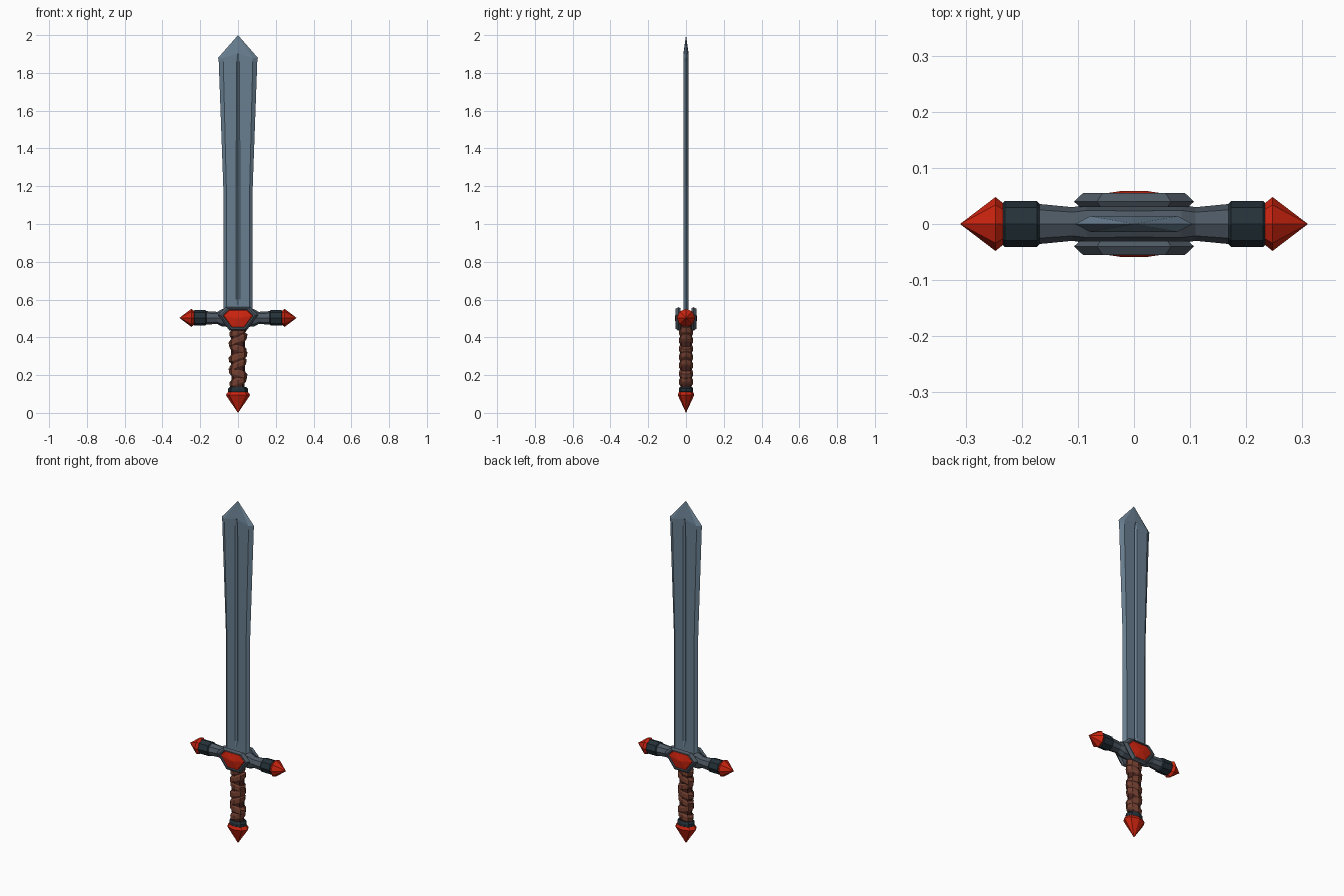
import bpy, bmesh, math
from mathutils import Vector

cube = bpy.data.objects.get("Cube")
if cube:
    bpy.data.objects.remove(cube)


def material(name, rgb):
    m = bpy.data.materials.new(name)
    m.use_nodes = True
    m.diffuse_color = (*rgb, 1)
    m.node_tree.nodes["Principled BSDF"].inputs["Base Color"].default_value = (*rgb, 1)
    return m


STEEL = material("blue steel", (0.14, 0.21, 0.28))
IRON = material("grey iron", (0.075, 0.098, 0.125))
DARK = material("dark iron", (0.017, 0.03, 0.04))
RED = material("red gem", (0.62, 0.018, 0.005))
LEATHER = material("brown leather", (0.17, 0.05, 0.03))
CORE = material("dark leather", (0.06, 0.016, 0.012))


def loft(name, rings, mat):
    """Skin a list of equal-length point rings and cap both ends."""
    bm = bmesh.new()
    rows = [[bm.verts.new(p) for p in ring] for ring in rings]
    n = len(rows[0])
    for a, b in zip(rows, rows[1:]):
        for i in range(n):
            j = (i + 1) % n
            bm.faces.new((a[i], a[j], b[j], b[i]))
    bm.faces.new(rows[0])
    bm.faces.new(rows[-1])
    bmesh.ops.remove_doubles(bm, verts=bm.verts, dist=0.0002)
    bmesh.ops.recalc_face_normals(bm, faces=bm.faces)
    me = bpy.data.meshes.new(name)
    bm.to_mesh(me)
    bm.free()
    me.materials.append(mat)
    ob = bpy.data.objects.new(name, me)
    bpy.context.collection.objects.link(ob)
    return ob


def oval(rx, ry, n=8):
    return [(rx * math.cos(math.tau * i / n), ry * math.sin(math.tau * i / n)) for i in range(n)]


def upright(name, profile, mat, tilt=0.0):
    """Eight-sided part along z from (z, rx, ry); tilt slants it sideways."""
    return loft(name, [[(x, y, z + tilt * x) for x, y in oval(rx, ry)] for z, rx, ry in profile], mat)


GUARD_Z = 0.503


def sideways(name, profile, mat, side):
    """Eight-sided part along x from (x, ry, rz)."""
    return loft(name, [[(side * x, y, GUARD_Z + z) for y, z in oval(ry, rz)] for x, ry, rz in profile], mat)


# Blade: bevelled edges with a groove down each face
def blade_ring(z, w, b, t, g, d, lift=0.0):
    half = [(w, 0, z), (b, t, z), (g, t, z + lift), (0, t - d, z + lift), (-g, t, z + lift), (-b, t, z)]
    return half + [(-x, -y, h) for x, y, h in half]


loft("blade", [
    blade_ring(0.50, 0.077, 0.06, 0.014, 0.01, 0),
    blade_ring(0.57, 0.077, 0.06, 0.014, 0.01, 0),
    blade_ring(0.60, 0.077, 0.06, 0.014, 0.01, 0.009),
    blade_ring(1.20, 0.078, 0.062, 0.014, 0.01, 0.009),
    blade_ring(1.86, 0.102, 0.078, 0.014, 0.008, 0.009),
    blade_ring(1.88, 0.105, 0.078, 0.014, 0.006, 0, 0.02),
    [(0, 0, 2.0)] * 12,
], STEEL)

# Crossguard: flared arms, dark collars and pointed gems
arm = [(0, 0.033, 0.05), (0.085, 0.034, 0.046), (0.11, 0.03, 0.032), (0.172, 0.036, 0.036)]
collar = [(0.168, 0.036, 0.036), (0.173, 0.041, 0.041), (0.23, 0.041, 0.041), (0.235, 0.036, 0.036)]
point = [(0.232, 0.036, 0.036), (0.247, 0.048, 0.048), (0.31, 0, 0)]
for label, side in (("left", 1), ("right", -1)):
    sideways(label + "_guard_arm", arm, IRON, side)
    sideways(label + "_guard_collar", collar, DARK, side)
    sideways(label + "_guard_gem", point, RED, side)

# Shield-shaped plates with a faceted gem, front and back
OUTLINE = [(0.066, 0.057), (0.107, 0.016), (0.045, -0.068), (-0.045, -0.068), (-0.107, 0.016), (-0.066, 0.057)]


def shield(s, y, squash=1.0):
    return [(x * s, y, GUARD_Z + z * s * squash) for x, z in OUTLINE]


for label, side in (("front", -1), ("back", 1)):
    loft(label + "_plate", [shield(s, side * y) for s, y in
         ((0.9, 0.03), (1, 0.04), (0.85, 0.055), (0.76, 0.055), (0.72, 0.047))], IRON)
    loft(label + "_gem", [shield(0.75, side * 0.046), shield(0.7, side * 0.051),
                          shield(0.2, side * 0.059, 0.3)], RED)

# Grip core with slanted leather wraps
upright("grip_core", [(0.12, 0.034, 0.03), (0.3, 0.038, 0.033), (0.47, 0.036, 0.033)], CORE)
for i in range(7):
    z = 0.165 + i * 0.044
    r = 0.047 if i % 2 else 0.043
    upright("grip_wrap_%d" % (i + 1),
            [(z - 0.022, r - 0.01, 0.031), (z - 0.012, r, 0.037),
             (z + 0.01, r + 0.003, 0.036), (z + 0.022, r - 0.01, 0.031)],
            LEATHER, (0.32, -0.3, 0.45)[i % 3])

# Pommel collar and gem
upright("pommel_collar", [(0.105, 0.045, 0.034), (0.112, 0.052, 0.038),
                          (0.128, 0.052, 0.038), (0.138, 0.043, 0.033)], DARK)
upright("pommel_gem", [(0, 0, 0), (0.095, 0.065, 0.044), (0.113, 0.05, 0.036)], RED)
